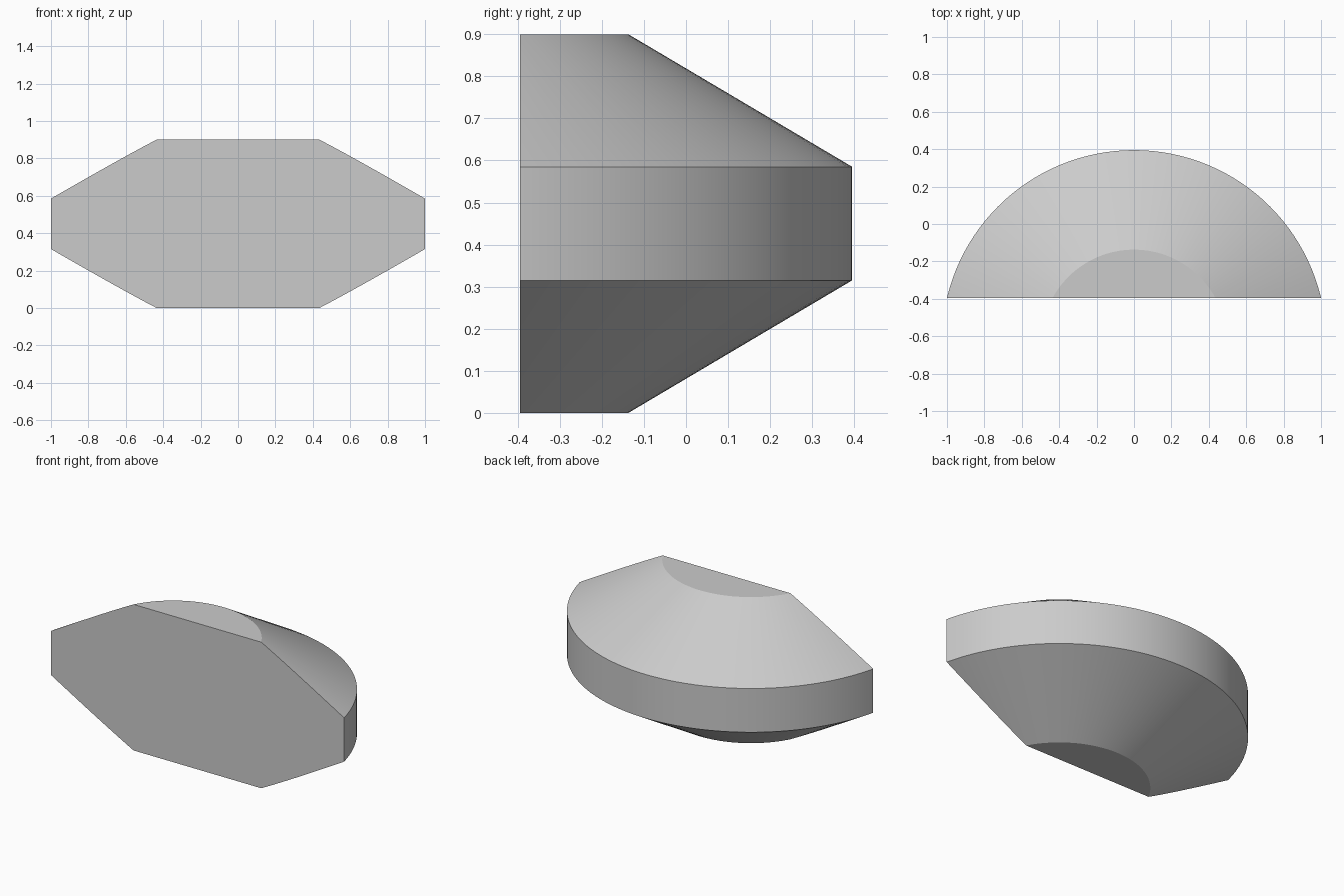
import bpy
import bmesh
import math
from mathutils import Vector

cube = bpy.data.objects.get("Cube")
if cube:
    bpy.data.objects.remove(cube)

# One plain grey for the whole part
grey = bpy.data.materials.new("light grey")
grey.use_nodes = True
colour = (0.6, 0.6, 0.6, 1)
grey.diffuse_color = colour
grey.node_tree.nodes["Principled BSDF"].inputs["Base Color"].default_value = colour

AXIS_Y = -0.633   # turning axis, just in front of the flat face
FRONT_Y = -0.395  # flat front face
RIM, CAP = 1.028, 0.496
PROFILE = [(0, 0), (CAP, 0), (RIM, 0.315), (RIM, 0.585), (CAP, 0.9), (0, 0.9)]

# Turn the bevelled disc profile into a full solid
bm = bmesh.new()
axis = Vector((0, AXIS_Y, 0))
points = [bm.verts.new(axis + Vector((0, -r, z))) for r, z in PROFILE]
edges = [bm.edges.new(pair) for pair in zip(points, points[1:])]
bmesh.ops.spin(bm, geom=points + edges, cent=axis, axis=(0, 0, 1),
               angle=math.tau, steps=128)
bmesh.ops.remove_doubles(bm, verts=bm.verts, dist=0.0001)

# Slice off the front and close it with one flat face
cut = bmesh.ops.bisect_plane(bm, geom=bm.verts[:] + bm.edges[:] + bm.faces[:],
                             plane_co=(0, FRONT_Y, 0), plane_no=(0, -1, 0),
                             clear_outer=True)
rim_edges = [e for e in cut["geom_cut"] if isinstance(e, bmesh.types.BMEdge)]
bmesh.ops.contextual_create(bm, geom=rim_edges)

# Merge the flat top and bottom into single faces
for side in (-1, 1):
    flat = [f for f in bm.faces if f.normal.z * side > 0.99 or
            (abs(f.normal.z) > 0.99 and (f.calc_center_median().z - 0.45) * side > 0)]
    if len(flat) > 1:
        bmesh.ops.dissolve_faces(bm, faces=flat)
bmesh.ops.recalc_face_normals(bm, faces=bm.faces)

mesh = bpy.data.meshes.new("bevelled_disc_segment")
bm.to_mesh(mesh)
bm.free()
mesh.materials.append(grey)
disc = bpy.data.objects.new("bevelled_disc_segment", mesh)
bpy.context.collection.objects.link(disc)

# Smooth round the curve, sharp at the bevels and flats
bpy.ops.object.select_all(action="DESELECT")
disc.select_set(True)
bpy.context.view_layer.objects.active = disc
bpy.ops.object.shade_smooth_by_angle(angle=math.radians(25))
